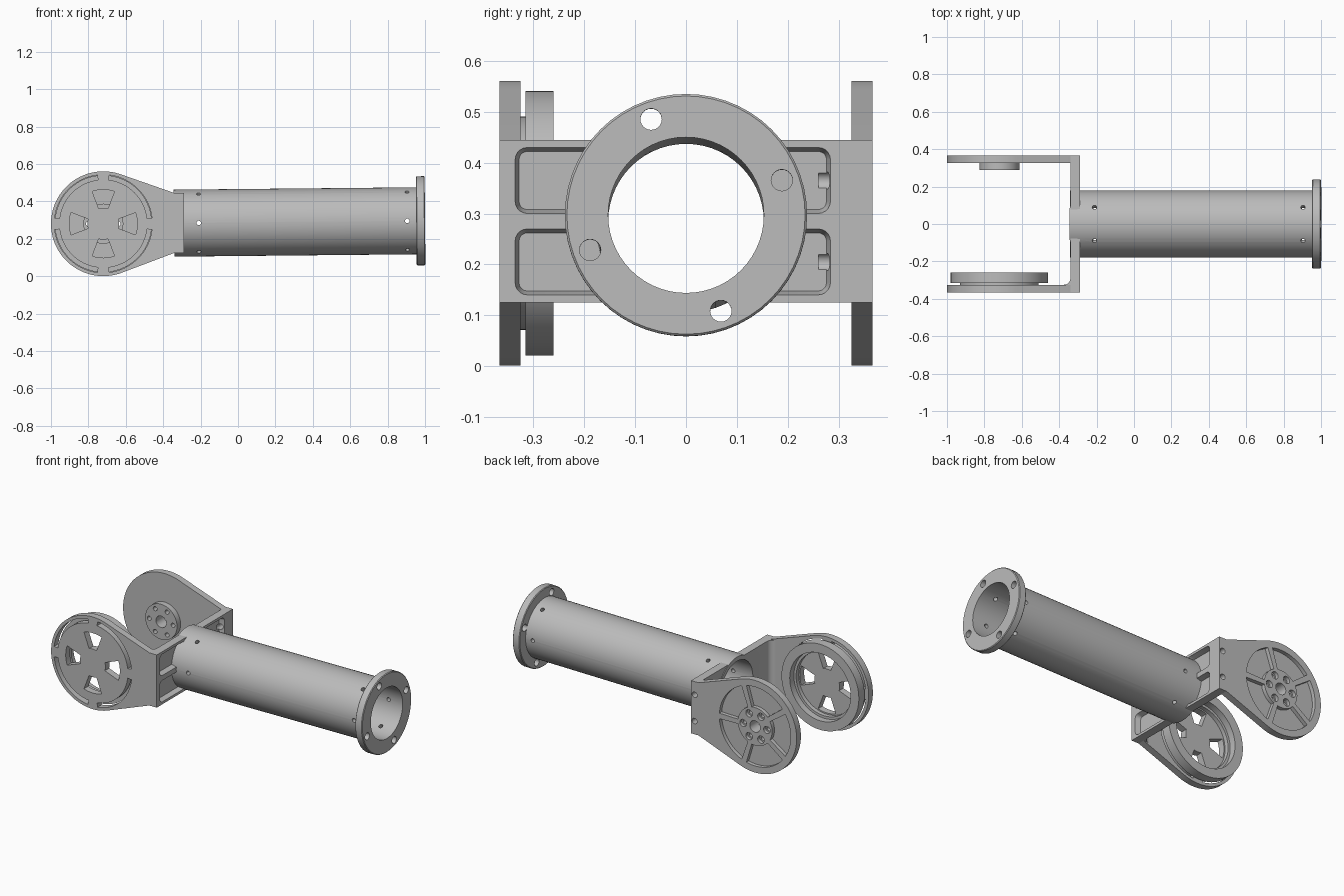
import bpy
import bmesh
from math import cos, sin, pi, radians
from mathutils import Matrix, Vector

if "Cube" in bpy.data.objects:
    bpy.data.objects.remove(bpy.data.objects["Cube"], do_unlink=True)

metal = bpy.data.materials.new("satin grey metal")
metal.use_nodes = True
GREY = (0.5, 0.5, 0.5, 1)
metal.diffuse_color = GREY
metal.node_tree.nodes["Principled BSDF"].inputs["Base Color"].default_value = GREY

# Main dimensions
HUB = (-0.72, 0.281)          # x, z of the pivot axis
R = 0.28                      # fork plate radius
WEB_BACK, WEB_FRONT = -0.34, -0.29
WEB_LOW, WEB_HIGH = 0.125, 0.445
OUT, INNER = 0.366, 0.325     # fork plate faces along y
BORE = 0.153
AXIS_Z = 0.284


def place(axis, l, u, v):
    return Vector({"x": (l, u, v), "y": (u, l, v), "z": (u, v, l)}[axis])


def arc(c, r, a0, a1, n):
    return [(c[0] + r * cos(radians(a0 + (a1 - a0) * i / n)),
             c[1] + r * sin(radians(a0 + (a1 - a0) * i / n))) for i in range(n + 1)]


def circle(c, r, n=24):
    return arc(c, r, 0, 360, n)[:-1]


def polar(c, r, a):
    return (c[0] + r * cos(radians(a)), c[1] + r * sin(radians(a)))


def sector(c, r0, r1, a, h0, h1):
    """Ring segment around angle a, half widths h0 inside and h1 outside."""
    return arc(c, r1, a - h1, a + h1, 16) + arc(c, r0, a + h0, a - h0, 16)


def rounded_rect(u0, u1, v0, v1, r):
    pts = []
    for u, v, a in ((u1 - r, v1 - r, 0), (u0 + r, v1 - r, 90),
                    (u0 + r, v0 + r, 180), (u1 - r, v0 + r, 270)):
        pts += arc((u, v), r, a, a + 90, 5)
    return pts


def prism(bm, pts, axis, lo, hi, pts_hi=None):
    a = [bm.verts.new(place(axis, lo, *p)) for p in pts]
    b = [bm.verts.new(place(axis, hi, *p)) for p in (pts_hi or pts)]
    bm.faces.new(a)
    bm.faces.new(b)
    for i in range(len(a)):
        j = (i + 1) % len(a)
        bm.faces.new((a[i], a[j], b[j], b[i]))
    return a + b


def lathe(bm, profile, axis, c, n=56):
    """Spin a closed (along, radius) profile around an axis through c."""
    rings = [[bm.verts.new(place(axis, l, *polar(c, r, 360 * k / n)))
              for l, r in profile] for k in range(n)]
    for k in range(n):
        p, q = rings[k], rings[(k + 1) % n]
        for i in range(len(profile)):
            j = (i + 1) % len(profile)
            bm.faces.new((p[i], p[j], q[j], q[i]))


def make(name, bm):
    bmesh.ops.recalc_face_normals(bm, faces=bm.faces)
    mesh = bpy.data.meshes.new(name)
    bm.to_mesh(mesh)
    bm.free()
    obj = bpy.data.objects.new(name, mesh)
    bpy.context.collection.objects.link(obj)
    mesh.materials.append(metal)
    return obj


def cut(obj, bm):
    cutter = make("cutter", bm)
    cutter.hide_render = True
    mod = obj.modifiers.new("cut", "BOOLEAN")
    mod.operation, mod.solver, mod.object = "DIFFERENCE", "EXACT", cutter
    deps = bpy.context.evaluated_depsgraph_get()
    baked = bpy.data.meshes.new_from_object(obj.evaluated_get(deps))
    obj.modifiers.clear()
    obj.data = baked
    bpy.data.objects.remove(cutter, do_unlink=True)


parts = []

# Teardrop fork plates
teardrop = arc(HUB, R, 70, 290, 60) + [(WEB_BACK, WEB_LOW), (WEB_BACK, WEB_HIGH)]
bm = bmesh.new()
prism(bm, teardrop, "y", -OUT, -INNER)
front_plate = make("front_fork_plate", bm)
bm = bmesh.new()
prism(bm, teardrop, "y", INNER, OUT)
back_plate = make("back_fork_plate", bm)

# Petal windows and rim slots in the front plate
bm = bmesh.new()
for k in range(4):
    prism(bm, sector(HUB, 0.085, 0.182, 90 * k, 17, 19), "y", -0.4, -0.3)
    prism(bm, sector(HUB, 0.236, 0.262, 45 + 90 * k, 38, 38), "y", -0.4, -0.3)
cut(front_plate, bm)

# Bearing ring on the inside of the front plate
bm = bmesh.new()
lathe(bm, [(-INNER - 0.001, 0.19), (-INNER - 0.001, 0.21), (-0.315, 0.21), (-0.315, 0.26),
           (-0.26, 0.26), (-0.26, 0.205), (-0.3, 0.205), (-0.3, 0.19)], "y", HUB)
parts.append(make("bearing_ring", bm))

# Hub boss on the inside of the back plate
bm = bmesh.new()
prism(bm, circle(HUB, 0.107, 40), "y", 0.29, INNER)
boss = make("hub_boss", bm)

# Lightening pockets between five spokes
bm = bmesh.new()
for k in range(5):
    prism(bm, sector(HUB, 0.115, 0.24, 36 + 72 * k, 29, 32), "y", 0.343, 0.4)
cut(back_plate, bm)

# Hub bolt holes and counterbores
for part in (back_plate, boss):
    bm = bmesh.new()
    prism(bm, circle(HUB, 0.035), "y", 0.25, 0.4)
    for k in range(6):
        prism(bm, circle(polar(HUB, 0.08, 60 * k), 0.013, 16), "y", 0.25, 0.4)
    cut(part, bm)
bm = bmesh.new()
for k in range(6):
    prism(bm, circle(polar(HUB, 0.08, 60 * k), 0.022, 20), "y", 0.345, 0.4)
cut(back_plate, bm)
parts += [front_plate, back_plate, boss]

# Fork web with a filleted inner corner
fillet = 0.035
bm = bmesh.new()
prism(bm, [(WEB_FRONT, -OUT), (WEB_FRONT, OUT), (WEB_BACK, OUT)]
      + arc((WEB_BACK - fillet, -INNER + fillet), fillet, 0, -90, 8)
      + [(WEB_BACK, -INNER), (WEB_BACK, -OUT)], "z", WEB_LOW, WEB_HIGH)
web = make("fork_web", bm)

# Web pockets with sloped walls, cut from the tube side
bm = bmesh.new()
for y0, y1 in ((-0.336, -0.1), (0.1, 0.284)):
    for z0, z1 in ((0.14, 0.27), (0.3, 0.43)):
        d = 0.008
        prism(bm, rounded_rect(y0 + d, y1 - d, z0 + d, z1 - d, 0.016), "x", -0.322, WEB_FRONT + 0.001,
              rounded_rect(y0, y1, z0, z1, 0.024))
cut(web, bm)

# Web bore for the tube and side screw holes
bm = bmesh.new()
prism(bm, circle((0, AXIS_Z), 0.165, 56), "x", -0.4, -0.2)
for z in (0.205, 0.365):
    prism(bm, circle((-0.314, z), 0.017, 16), "y", 0.26, 0.4)
cut(web, bm)
parts.append(web)

# Flanged tube, built along its own axis
LENGTH = 1.34
bm = bmesh.new()
lathe(bm, [(-0.002, BORE), (-0.002, 0.179), (LENGTH - 0.047, 0.179), (LENGTH - 0.047, 0.234),
           (LENGTH - 0.043, 0.238), (LENGTH - 0.004, 0.238), (LENGTH, 0.234), (LENGTH, BORE)],
      "x", (0, 0))
tube = make("flanged_tube", bm)

# Flange bolt holes and two rows of radial screw holes
bm = bmesh.new()
for k in range(4):
    prism(bm, circle(polar((0, 0), 0.2005, 20 + 90 * k), 0.021), "x", LENGTH - 0.07, LENGTH + 0.02)
for x in (0.13, 1.245):
    for k in range(6):
        verts = prism(bm, circle((x, 0), 0.012, 14), "y", -0.22, -0.12)
        bmesh.ops.rotate(bm, verts=verts, cent=(0, 0, 0), matrix=Matrix.Rotation(k * pi / 3, 3, "X"))
cut(tube, bm)
tube.location = (WEB_BACK, 0, AXIS_Z)
tube.rotation_euler.y = -0.0097
parts.append(tube)

# Smooth round surfaces, keep machined edges sharp
bpy.ops.object.select_all(action="DESELECT")
for part in parts:
    part.select_set(True)
bpy.context.view_layer.objects.active = tube
bpy.ops.object.shade_smooth_by_angle(angle=radians(30))
